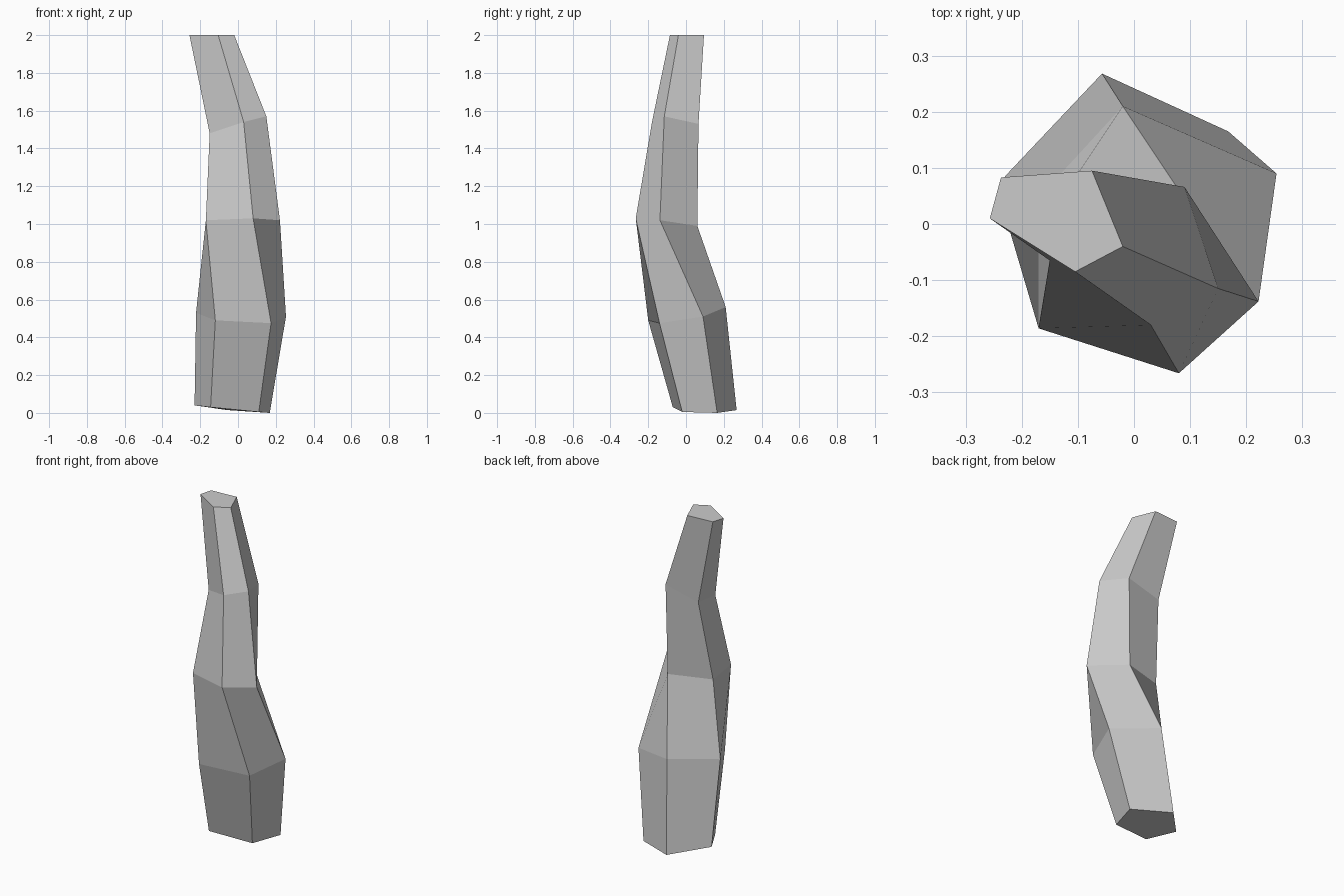
import bpy, bmesh

# Five-sided cross-sections from base to tip:
# each lists front-left, front-right, right, back, left
sections = [
    [(-.145, -.07, .03), (.11, -.02, .005), (.168, .165, 0), (-.057, .268, .015), (-.23, .085, .04)],
    [(-.12, -.20, .49), (.175, -.14, .475), (.254, .09, .51), (-.02, .21, .56), (-.222, -.01, .53)],
    [(-.17, -.186, 1.02), (.08, -.266, 1.03), (.222, -.138, 1.02), (.08, .06, .99), (-.17, -.015, .995)],
    [(-.15, -.065, 1.48), (.03, -.18, 1.54), (.15, -.115, 1.57), (.09, .066, 1.53), (-.124, .06, 1.475)],
    [(-.257, .01, 2), (-.105, -.085, 2), (-.02, -.04, 2), (-.075, .095, 2), (-.237, .083, 2)],
]

bm = bmesh.new()
rings = [[bm.verts.new(p) for p in s] for s in sections]

# Side walls between neighbouring sections
for low, high in zip(rings, rings[1:]):
    for i in range(5):
        j = (i + 1) % 5
        bm.faces.new((low[i], low[j], high[j], high[i]))

# Flat end caps
bm.faces.new(rings[0][::-1])
bm.faces.new(rings[-1])
bmesh.ops.recalc_face_normals(bm, faces=bm.faces)

# Bent, tapering low-poly stem
mesh = bpy.data.meshes.new("bent_stem")
bm.to_mesh(mesh)
bm.free()
bpy.context.collection.objects.link(bpy.data.objects.new("bent_stem", mesh))
